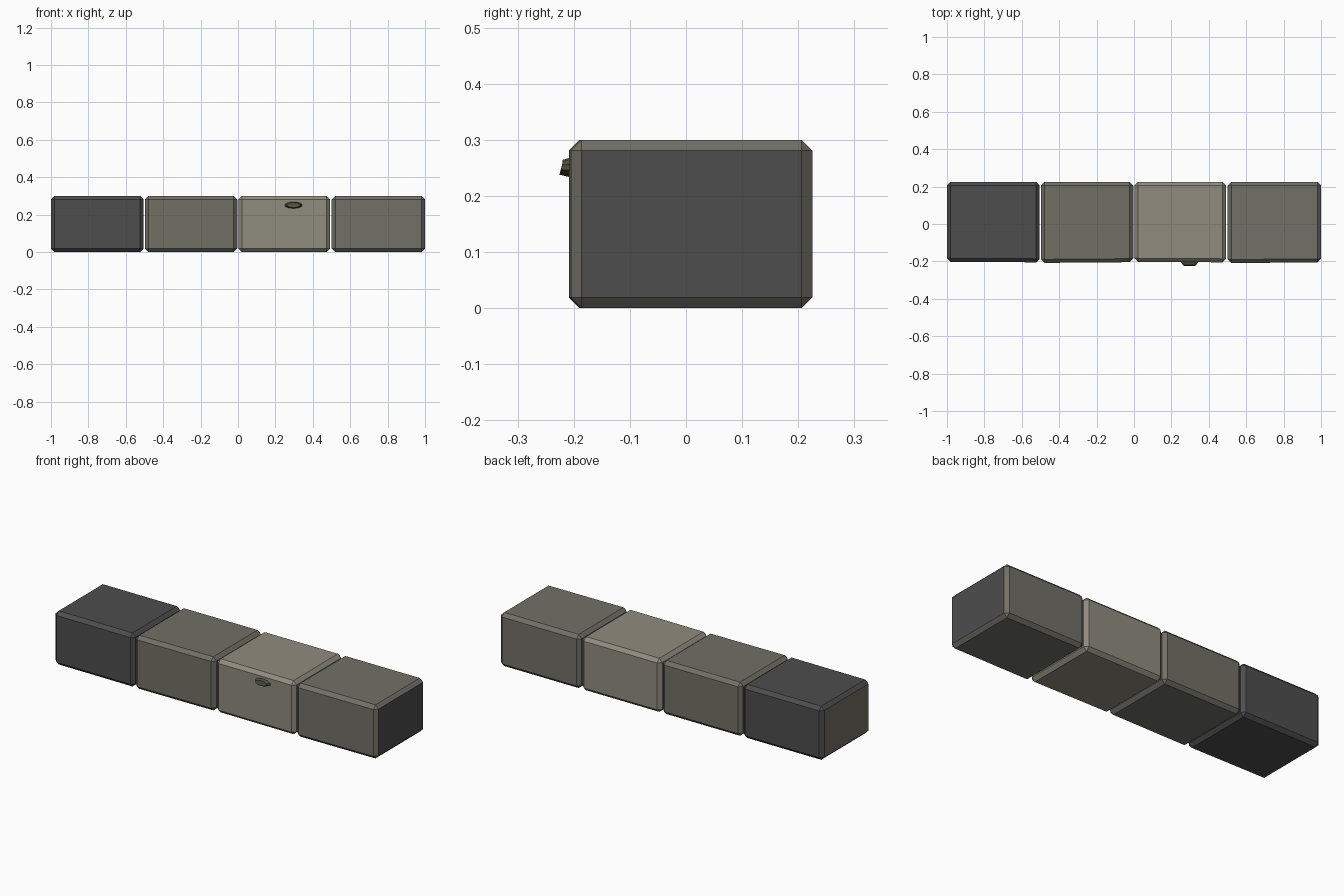
import bpy, bmesh
from math import radians
from mathutils import Matrix, Vector

if "Cube" in bpy.data.objects:
    bpy.data.objects.remove(bpy.data.objects["Cube"])


def material(name, rgb):
    m = bpy.data.materials.new(name)
    m.diffuse_color = (*rgb, 1)
    m.use_nodes = True
    m.node_tree.nodes["Principled BSDF"].inputs["Base Color"].default_value = m.diffuse_color
    return m


def finish(bm, name, mats):
    bmesh.ops.recalc_face_normals(bm, faces=bm.faces)
    me = bpy.data.meshes.new(name)
    bm.to_mesh(me)
    bm.free()
    for m in mats:
        me.materials.append(m)
    ob = bpy.data.objects.new(name, me)
    bpy.context.collection.objects.link(ob)
    return ob


dark = material("dark_stone", (0.075, 0.075, 0.076))
olive = material("olive_stone", (0.165, 0.16, 0.13))
tan = material("tan_stone", (0.28, 0.26, 0.21))
grey = material("grey_stone", (0.165, 0.16, 0.135))
green = material("moss_green", (0.08, 0.085, 0.045))


def stone_block(name, x0, x1, y0, taper, mat, end_mat=None, end_side=0):
    """Chamfered block, front edge slightly uneven; one end may differ in colour."""
    y1, h = 0.225, 0.3
    bm = bmesh.new()
    bmesh.ops.create_cube(bm, size=1)
    for v in bm.verts:
        right, back, top = v.co.x > 0, v.co.y > 0, v.co.z > 0
        v.co = Vector((x1 if right else x0,
                       y1 if back else y0 - (taper if right else 0),
                       h if top else 0))
    bmesh.ops.bevel(bm, geom=bm.edges[:], offset=0.019, segments=1,
                    affect='EDGES', profile=0.5)
    bm.normal_update()
    if end_side:
        for f in bm.faces:
            if f.normal.x * end_side > 0.9:
                f.material_index = 1
    return finish(bm, name, [mat, end_mat or mat])


# Row of four stone blocks
stone_block("stone_block_left", -1.0, -0.504, -0.202, 0.003, dark, olive, -1)
stone_block("stone_block_mid_left", -0.498, -0.004, -0.208, -0.004, olive)
stone_block("stone_block_mid_right", 0.002, 0.493, -0.202, 0.003, tan)
stone_block("stone_block_right", 0.501, 1.0, -0.209, -0.004, grey, dark, 1)

# Small moss patch on the front of the third block
bm = bmesh.new()
bmesh.ops.create_cone(bm, cap_ends=True, segments=10, radius1=1, radius2=0.7, depth=1)
for v in bm.verts:
    x, y, z = v.co
    front = z > 0
    depth = -0.2215 + 0.14 * 0.018 * y if front else -0.2
    if front and y < -0.3:
        depth = -0.225
    v.co = Vector((0.297 + 0.051 * x, depth, 0.251 + 0.019 * y))
finish(bm, "moss_patch", [green])
